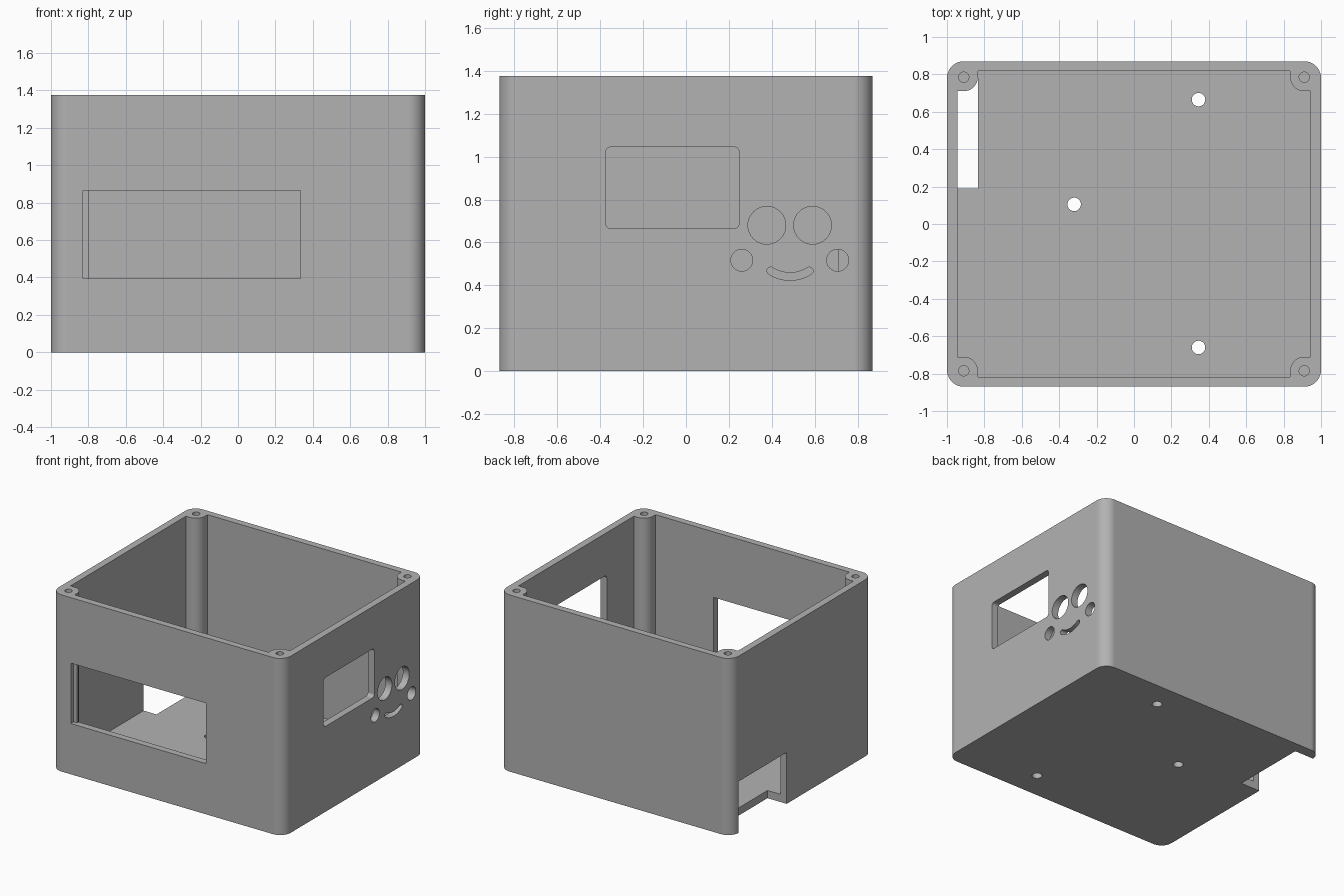
import bpy, bmesh
from math import pi, sin, cos, radians

if "Cube" in bpy.data.objects:
    bpy.data.objects.remove(bpy.data.objects["Cube"])

W, D, H = 1.0, 0.87, 1.375          # half width, half depth, height
IW, ID, FLOOR = 0.945, 0.817, 0.06  # cavity half sizes, floor thickness
PX, PY, PR = 0.91, 0.785, 0.075     # corner screw posts


def arc(cx, cy, r, a0, a1, n=10):
    return [(cx + r * cos(radians(a0 + (a1 - a0) * i / n)),
             cy + r * sin(radians(a0 + (a1 - a0) * i / n))) for i in range(n + 1)]


def circle(cx, cy, r):
    return arc(cx, cy, r, 0, 360, 40)[:-1]


def rect(x0, y0, x1, y1):
    return [(x0, y0), (x1, y0), (x1, y1), (x0, y1)]


def round_rect(x0, y0, x1, y1, r):
    return (arc(x0 + r, y0 + r, r, 180, 270) + arc(x1 - r, y0 + r, r, 270, 360)
            + arc(x1 - r, y1 - r, r, 0, 90) + arc(x0 + r, y1 - r, r, 90, 180))


def prism(name, loop, axis, lo, hi):
    """Extrude a 2D loop along an axis from lo to hi."""
    place = {"x": lambda u, v, w: (w, u, v),
             "y": lambda u, v, w: (u, w, v),
             "z": lambda u, v, w: (u, v, w)}[axis]
    bm = bmesh.new()
    base = bm.faces.new([bm.verts.new(place(u, v, lo)) for u, v in loop])
    out = bmesh.ops.extrude_face_region(bm, geom=[base])
    bmesh.ops.translate(bm, vec=place(0, 0, hi - lo),
                        verts=[g for g in out["geom"] if isinstance(g, bmesh.types.BMVert)])
    bmesh.ops.recalc_face_normals(bm, faces=bm.faces)
    mesh = bpy.data.meshes.new(name)
    bm.to_mesh(mesh)
    bm.free()
    ob = bpy.data.objects.new(name, mesh)
    bpy.context.collection.objects.link(ob)
    return ob


# Outer block
box = prism("enclosure_box", round_rect(-W, -D, W, D, 0.09), "z", 0, H)
bpy.context.view_layer.objects.active = box


def cut(*args):
    cutter = prism("cutter", *args)
    cutter.hide_render = True
    mod = box.modifiers.new("cut", "BOOLEAN")
    mod.operation = "DIFFERENCE"
    mod.solver = "EXACT"
    mod.object = cutter
    bpy.ops.object.modifier_apply(modifier=mod.name)
    bpy.data.objects.remove(cutter)


# Cavity, leaving a rounded screw post in each corner
quarter = [(IW, PY - PR)] + arc(PX, PY, PR, 270, 180) + [(PX - PR, ID)]
cavity = []
for sx, sy in ((1, 1), (-1, 1), (-1, -1), (1, -1)):
    pts = [(sx * x, sy * y) for x, y in quarter]
    cavity += pts if sx * sy > 0 else pts[::-1]
cut(cavity, "z", FLOOR, H + 0.1)

# Screw holes in the posts
for sx in (1, -1):
    for sy in (1, -1):
        cut(circle(sx * PX, sy * PY, 0.027), "z", H - 0.4, H + 0.1)

# Mounting holes in the floor
for x, y in ((0.345, 0.665), (0.345, -0.66), (-0.32, 0.105)):
    cut(circle(x, y, 0.036), "z", -0.1, FLOOR + 0.05)

# Front display window, with a narrow inner lip on one side
cut(rect(-0.80, 0.395, 0.335, 0.865), "y", -1.1, -ID + 0.02)
cut(rect(-0.83, 0.395, -0.78, 0.865), "y", -1.1, -0.835)

# Side window
cut(round_rect(-0.375, 0.665, 0.248, 1.045, 0.025), "x", 0.9, 1.1)

# Face-shaped vents: eyes, cheeks and smile
for y, z, r in ((0.377, 0.68, 0.088), (0.59, 0.68, 0.088),
                (0.26, 0.517, 0.051), (0.707, 0.517, 0.051)):
    cut(circle(y, z, r), "x", 0.935, 1.1)
cy, cz, R, t, a = 0.485, 0.606, 0.165, 0.0175, 33
smile = arc(cy, cz, R + t, 270 - a, 270 + a, 16)
for s in (1, -1):
    ey, ez = cy + s * R * sin(radians(a)), cz - R * cos(radians(a))
    if s > 0:
        smile += arc(ey, ez, t, 270 + a, 450 + a)[1:-1]
        smile += arc(cy, cz, R - t, 270 + a, 270 - a, 16)
    else:
        smile += arc(ey, ez, t, 90 - a, 270 - a)[1:-1]
cut(smile, "x", 0.935, 1.1)

# Cable notch through the side wall and floor
cut(rect(-1.1, 0.19, -0.835, 0.785), "z", -0.1, 0.4)

# Grey plastic
mat = bpy.data.materials.new("grey_plastic")
mat.use_nodes = True
grey = (0.448, 0.448, 0.448, 1)
mat.diffuse_color = grey
mat.node_tree.nodes["Principled BSDF"].inputs["Base Color"].default_value = grey
box.data.materials.clear()
box.data.materials.append(mat)
for p in box.data.polygons:
    p.material_index = 0

# Smooth rounded surfaces, flat walls
bpy.ops.object.select_all(action="DESELECT")
box.select_set(True)
bpy.ops.object.shade_smooth_by_angle(angle=radians(30))
wn = box.modifiers.new("flat_walls", "WEIGHTED_NORMAL")
wn.keep_sharp = True
